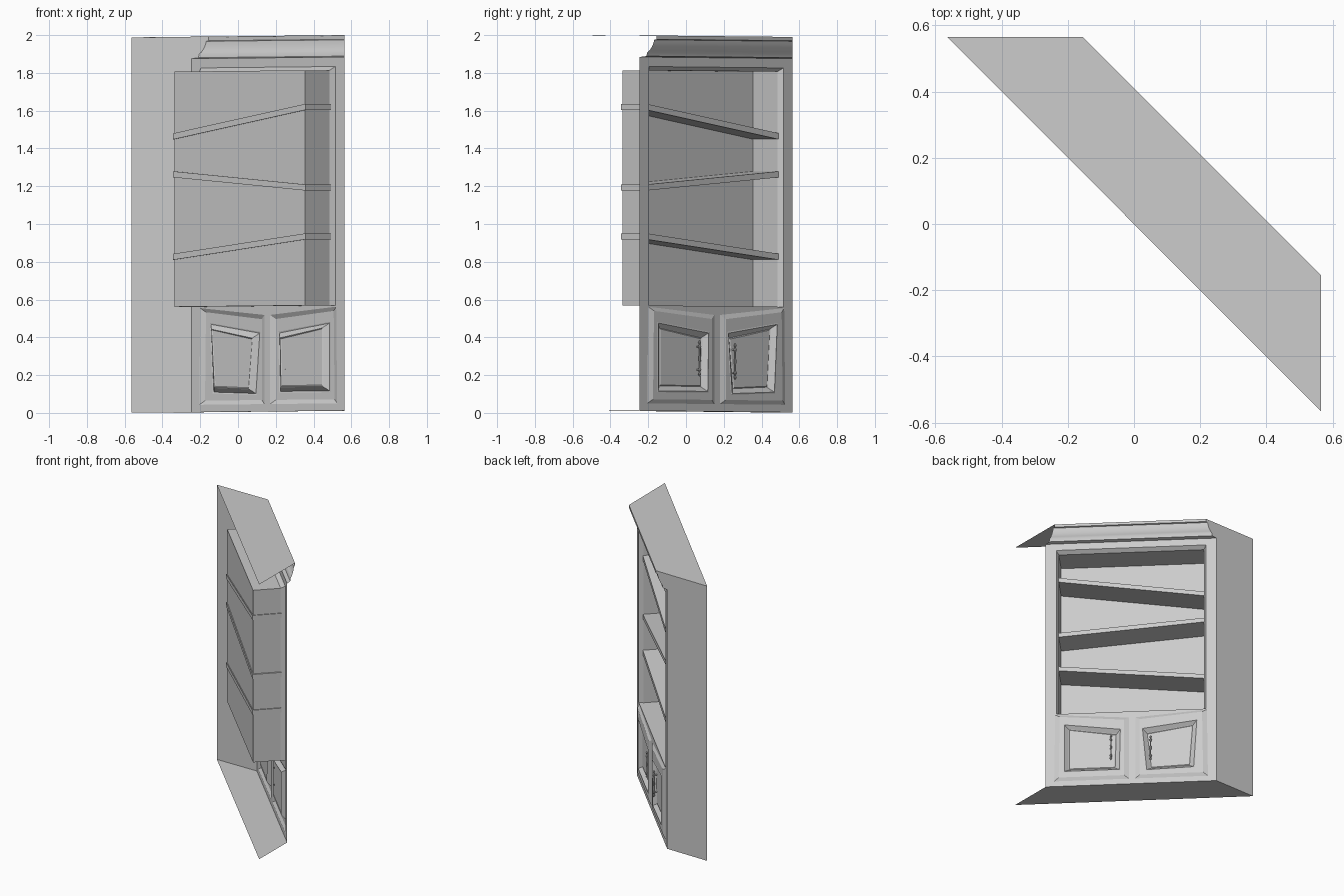
import bpy, bmesh, math
from mathutils import Vector

if "Cube" in bpy.data.objects:
    bpy.data.objects.remove(bpy.data.objects["Cube"])

# Cabinet space: u runs along the front, v is depth (x + y), z is up.
HALF = 0.565      # plan is a corner trapezoid bounded by x = y = HALF
FACE = 0.32       # depth of the front face


def P(u, v, z):
    """Cabinet space to world, with the slight sideways lean of the piece."""
    return Vector((u + v / 2, v / 2 - u, 0.007 + z * 0.9935 + 0.006 * u / HALF))


def end(v):
    return HALF - v / 2


def make(name, faces, smooth=False):
    bm = bmesh.new()
    for f in faces:
        bm.faces.new([bm.verts.new(P(*c)) for c in f])
    bmesh.ops.remove_doubles(bm, verts=bm.verts, dist=1e-5)
    me = bpy.data.meshes.new(name)
    bm.to_mesh(me)
    bm.free()
    ob = bpy.data.objects.new(name, me)
    bpy.context.collection.objects.link(ob)
    if smooth:
        bpy.context.view_layer.objects.active = ob
        ob.select_set(True)
        bpy.ops.object.shade_smooth_by_angle(angle=math.radians(35))
        ob.select_set(False)
    return ob


def rect(u0, u1, z0, z1):
    return [(u1, z0), (u0, z0), (u0, z1), (u1, z1)]


def inset(q, du, dz):
    return [(u + su * du, z + sz * dz) for (u, z), su, sz in
            zip(q, (-1, 1, 1, -1), (1, 1, -1, -1))]


def nested(loops):
    """Bridge successive (quad, depth) loops and close the last one."""
    rings = [[(u, v, z) for u, z in q] for q, v in loops]
    faces = [[a[i], a[(i + 1) % 4], b[(i + 1) % 4], b[i]]
             for a, b in zip(rings, rings[1:]) for i in range(4)]
    return faces + [rings[-1]]


# Upper frame with the recessed niche box
w = end(FACE)
make("upper_frame_and_niche", nested([
    (rect(-w, w, 0.56, 1.885), FACE),
    (rect(-0.355, 0.355, 0.562, 1.835), FACE),
    (rect(-0.345, 0.345, 0.562, 1.815), 0.28),
    (rect(-0.345, 0.345, 0.562, 1.815), 0.02)]))

# Lower bays with raised surround and crooked sunken door panels
SPLIT = -0.005
bays = {
    "left": (rect(SPLIT, w, 0, 0.56),
             [(0.365, 0.04), (0.01, 0.04), (0.01, 0.515), (0.36, 0.555)],
             [(0.32, 0.10), (0.05, 0.10), (0.045, 0.425), (0.32, 0.475)]),
    "right": (rect(-w, SPLIT, 0, 0.56),
              [(-0.02, 0.04), (-0.365, 0.04), (-0.36, 0.555), (-0.02, 0.515)],
              [(-0.07, 0.09), (-0.303, 0.10), (-0.318, 0.475), (-0.05, 0.425)]),
}
for side, (outer, edge, door) in bays.items():
    make(side + "_door_bay", nested([
        (outer, FACE), (edge, FACE), (inset(edge, 0.022, 0.022), 0.337),
        (door, 0.337), (inset(door, 0.005, 0.007), 0.34),
        (inset(door, 0.022, 0.028), 0.308),
        (inset(door, 0.026, 0.033), 0.303),
        (inset(door, 0.03, 0.038), 0.308)]))

# Crown moulding
crown = [(0.32, 1.885), (0.355, 1.89), (0.36, 1.91), (0.372, 1.92),
         (0.385, 1.94), (0.393, 1.96), (0.397, 1.977), (0.41, 1.98), (0.41, 2.0)]
make("crown_moulding", [[(end(a), a, za), (-end(a), a, za),
                         (-end(b), b, zb), (end(b), b, zb)]
                        for (a, za), (b, zb) in zip(crown, crown[1:])], True)

# Top and bottom boards, and the single side wall
make("top_board", [[(end(0), 0, 2), (end(.41), .41, 2),
                    (-end(.41), .41, 2), (-end(0), 0, 2)]])
make("bottom_board", [[(-end(0), 0, 0), (-w, FACE, 0), (w, FACE, 0), (end(0), 0, 0)]])
make("side_wall", [[(-end(v), v, z) for v, z in
                    [(0, 0), (0, 2)] + crown[::-1] + [(FACE, 0)]]])


# Slanted shelves
def shelf(name, z_left, z_right, t=0.016, u=0.351, v0=0.012, v1=0.285):
    c = {(i, j, k): (i * u, v1 if j else v0, (z_left if i < 0 else z_right) + k * t)
         for i in (-1, 1) for j in (0, 1) for k in (-1, 1)}
    quads = [[(1, 1, -1), (-1, 1, -1), (-1, 1, 1), (1, 1, 1)],
             [(-1, 0, -1), (1, 0, -1), (1, 0, 1), (-1, 0, 1)],
             [(1, 0, 1), (1, 1, 1), (-1, 1, 1), (-1, 0, 1)],
             [(1, 0, -1), (-1, 0, -1), (-1, 1, -1), (1, 1, -1)],
             [(1, 0, -1), (1, 1, -1), (1, 1, 1), (1, 0, 1)],
             [(-1, 0, -1), (-1, 0, 1), (-1, 1, 1), (-1, 1, -1)]]
    make(name, [[c[k] for k in q] for q in quads])


shelf("top_shelf", 1.47, 1.62)
shelf("middle_shelf", 1.268, 1.19)
shelf("bottom_shelf", 0.828, 0.93)

# Turned door handles with pointed ends, held by two posts
turned = [(-0.098, 0.001), (-0.085, 0.008), (-0.074, 0.003), (-0.062, 0.009),
          (-0.05, 0.004), (-0.02, 0.004), (0, 0.007)]
turned += [(-h, r) for h, r in turned[-2::-1]]


def lathe(profile, place, n=8):
    ring = lambda h, r: [place(h, r * math.cos(a), r * math.sin(a))
                         for a in (2 * math.pi * i / n for i in range(n))]
    rings = [ring(h, r) for h, r in profile]
    faces = [[a[i], a[(i + 1) % n], b[(i + 1) % n], b[i]]
             for a, b in zip(rings, rings[1:]) for i in range(n)]
    return faces + [rings[0][::-1], rings[-1]]


K = math.sqrt(2)   # u is stretched by sqrt(2) in world space, v shrunk
for side, hu, hz in (("left", 0.095, 0.283), ("right", -0.093, 0.268)):
    faces = lathe(turned, lambda h, a, b: (hu - a / K, 0.335 + b * K, hz + h))
    for pz in (hz - 0.062, hz + 0.062):
        faces += lathe([(0.306, 0.005), (0.335, 0.005)],
                       lambda h, a, b: (hu + a / K, h, pz + b), 6)
    make(side + "_door_handle", faces, True)
